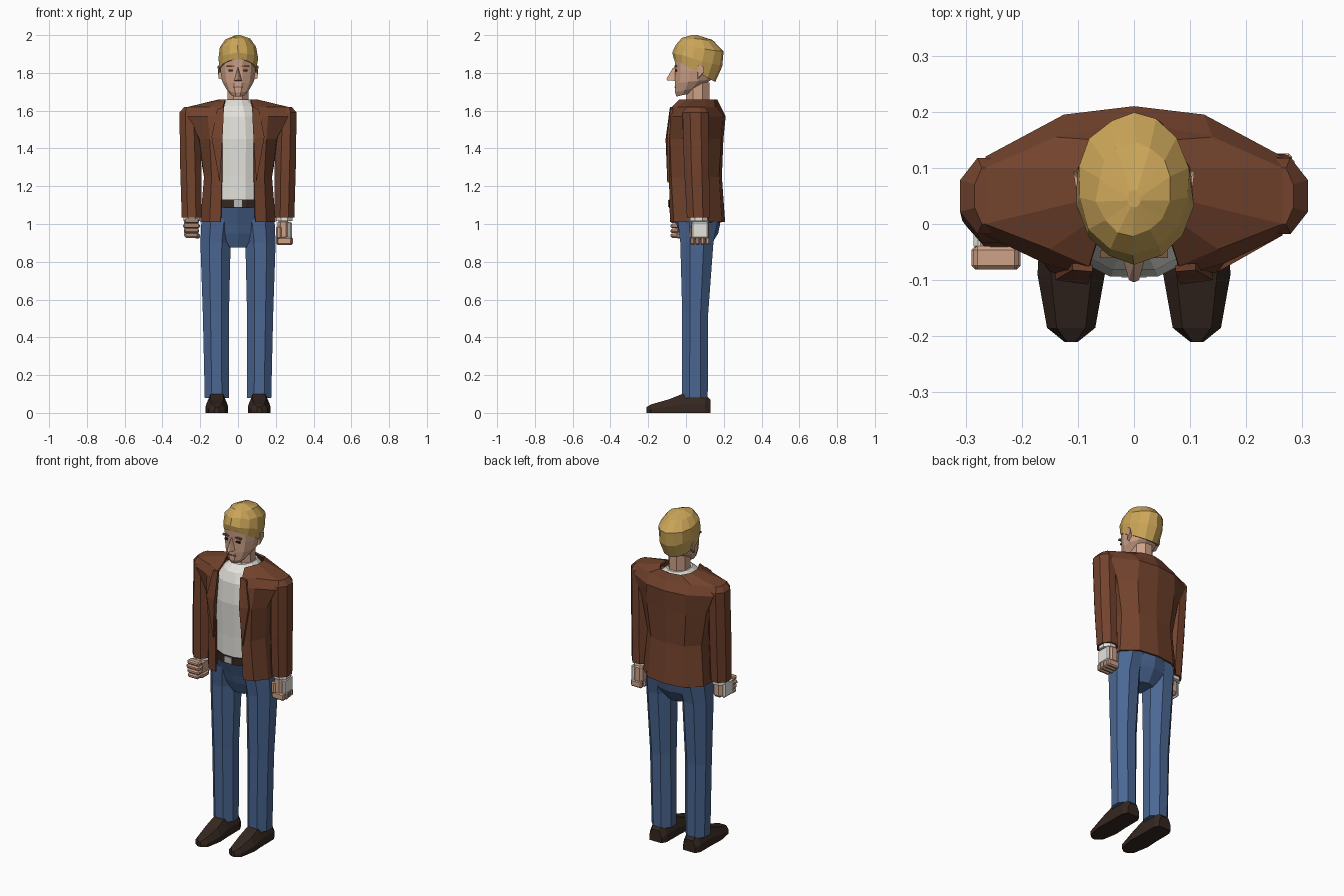
import bpy, bmesh, random
from math import sin, cos, pi
from mathutils import Vector, Matrix

if "Cube" in bpy.data.objects:
    bpy.data.objects.remove(bpy.data.objects["Cube"])

random.seed(4)


def material(name, rgb):
    m = bpy.data.materials.new(name)
    m.diffuse_color = (*rgb, 1)
    m.use_nodes = True
    m.node_tree.nodes["Principled BSDF"].inputs["Base Color"].default_value = m.diffuse_color
    return m


BROWN = material("brown_leather", (.17, .055, .026))
DENIM = material("denim", (.07, .135, .29))
WHITE = material("white_cotton", (.78, .77, .72))
SKIN = material("skin", (.62, .36, .25))
HAIR = material("blond_hair", (.6, .38, .1))
DARK = material("dark_leather", (.035, .02, .014))
METAL = material("buckle_metal", (.5, .5, .5))
BROW = material("brow_brown", (.2, .1, .05))


def finish(name, bm, mat):
    bmesh.ops.recalc_face_normals(bm, faces=bm.faces)
    me = bpy.data.meshes.new(name)
    bm.to_mesh(me)
    bm.free()
    me.materials.append(mat)
    ob = bpy.data.objects.new(name, me)
    bpy.context.collection.objects.link(ob)
    return ob


def loft(name, rings, mat, closed=True):
    """Skin between rings of equal point count; closed rings get end caps."""
    bm = bmesh.new()
    vs = [[bm.verts.new(p) for p in r] for r in rings]
    n = len(vs[0])
    for a, b in zip(vs, vs[1:]):
        for i in range(n if closed else n - 1):
            j = (i + 1) % n
            bm.faces.new((a[i], a[j], b[j], b[i]))
    if closed:
        bm.faces.new(vs[0])
        bm.faces.new(vs[-1])
    return finish(name, bm, mat)


def oval(z, cx, rx, y0, y1, n=8, rise=0, turn=.5):
    """Ring spanning y0..y1; rise lifts its back edge."""
    k = 1 / cos(pi / n) if turn else 1
    cy, ry = (y0 + y1) / 2, (y1 - y0) / 2
    out = []
    for i in range(n):
        a = 2 * pi * (i + turn) / n
        out.append((cx + k * rx * cos(a), cy + k * ry * sin(a),
                    z + rise * (sin(a) + 1) / 2))
    return out


def hull(name, pts, mat):
    bm = bmesh.new()
    for p in pts:
        bm.verts.new(p)
    bmesh.ops.convex_hull(bm, input=bm.verts)
    return finish(name, bm, mat)


def block(name, c, size, mat, bevel=0, xf=None):
    bm = bmesh.new()
    bmesh.ops.create_cube(bm, size=1)
    bmesh.ops.scale(bm, vec=size, verts=bm.verts)
    if bevel:
        bmesh.ops.bevel(bm, geom=bm.edges, offset=bevel, segments=1, affect='EDGES')
    bmesh.ops.translate(bm, vec=c, verts=bm.verts)
    if xf:
        bmesh.ops.transform(bm, matrix=xf, verts=bm.verts)
    return finish(name, bm, mat)


# Jacket body: half outline from front edge to back centre, mirrored, open in front
levels = [
    (1.01, [(.092, -.085), (.15, -.065), (.2, .0), (.2, .12), (.12, .19), (0, .207)]),
    (1.25, [(.085, -.09), (.14, -.078), (.18, .0), (.18, .11), (.11, .175), (0, .19)]),
    (1.45, [(.085, -.1), (.15, -.085), (.205, -.015), (.215, .115), (.13, .187), (0, .198)]),
    (1.57, [(.08, -.092), (.16, -.07), (.265, -.02), (.265, .12), (.125, .195), (0, .21)]),
    (1.62, [(.08, -.075), (.15, -.045), (.265, .0), (.265, .1), (.14, .155), (0, .185)]),
    (1.66, [(.068, -.035), (.085, .0), (.1, .04), (.1, .1), (.07, .15), (0, .165)]),
]
rings = [[(x, y, z) for x, y in h] + [(-x, y, z) for x, y in h[-2::-1]] for z, h in levels]
jacket = loft("jacket_body", rings, BROWN, closed=False)
mod = jacket.modifiers.new("thickness", 'SOLIDIFY')
mod.thickness = .01

# Shirt, belt and buckle
loft("shirt", [oval(1.1, 0, .145, -.085, .165, 12), oval(1.25, 0, .15, -.086, .165, 12),
               oval(1.45, 0, .155, -.094, .17, 12), oval(1.57, 0, .14, -.082, .17, 12),
               oval(1.625, 0, .1, -.06, .16, 12), oval(1.66, 0, .063, -.02, .14, 12)], WHITE)
loft("belt", [oval(z, 0, .158, -.09, .172, 12) for z in (1.085, 1.13)], DARK)
block("belt_buckle", (0, -.088, 1.108), (.044, .014, .036), METAL)

# Trouser hips
loft("trouser_hips", [oval(1.09, 0, .15, -.083, .165, 10), oval(1.0, 0, .185, -.045, .175, 10),
                      oval(.95, 0, .15, -.03, .165, 10), oval(.875, 0, .06, .0, .12, 10)], DENIM)

for s, side in ((1, "right"), (-1, "left")):
    # Lapel
    hull(f"{side}_lapel", [(s * x, y + d, z) for d in (0, .012) for x, y, z in (
        (.074, -.085, 1.62), (.11, -.082, 1.61), (.14, -.1, 1.46),
        (.097, -.099, 1.22), (.082, -.108, 1.45))], BROWN)

    # Trouser leg
    loft(f"{side}_trouser_leg", [
        oval(.08, s * .112, .064, -.02, .115), oval(.52, s * .117, .069, -.02, .117),
        oval(.9, s * .119, .08, -.03, .145), oval(1.03, s * .108, .085, -.045, .17)], DENIM)

    # Shoe: cross-sections from heel to toe
    shoe = []
    for y, w, h in ((.13, .04, .07), (.1, .055, .1), (-.02, .056, .1),
                    (-.09, .06, .072), (-.185, .043, .045), (-.21, .012, .03)):
        sec = ((w, 0), (w, h * .45), (w * .6, h), (-w * .6, h), (-w, h * .45), (-w, 0))
        shoe.append([(s * .112 + x, y, z) for x, z in sec])
    loft(f"{side}_shoe", shoe, DARK)

    # Sleeve and cuff; one arm hangs slightly back, the other slightly forward
    d = .015 if s > 0 else -.03
    loft(f"{side}_sleeve", [
        oval(1.62, s * .262, .022, .0, .1), oval(1.59, s * .257, .053, -.018, .118),
        oval(1.3, s * .25, .056, -.018 + d / 2, .115 + d / 2),
        oval(1.035, s * .245, .053, -.01 + d, .11 + d)], BROWN)
    loft(f"{side}_shirt_cuff", [oval(z, s * .245, .044, .005 + d, .1 + d)
                                for z in (1.015, 1.05)], WHITE)

    # Fist: built hanging down, the forward one is turned so the knuckles face front
    if s > 0:
        xf = Matrix.Translation((.248, .075, 1.03))
    else:
        xf = Matrix.Translation((-.248, .06, .977)) @ Matrix.Rotation(-pi / 2, 4, 'X')
    block(f"{side}_palm", (-s * .008, 0, -.06), (.06, .095, .11), SKIN, .015, xf)
    block(f"{side}_hand_back", (s * .028, 0, -.062), (.02, .09, .09), WHITE, .008, xf)
    for i in range(4):
        block(f"{side}_finger_{i + 1}", (-s * .002, -.039 + i * .026, -.12),
              (.088 - .008 * abs(i - 1), .024, .042), SKIN, .007, xf)
    block(f"{side}_thumb", (-s * .032, s * -.04, -.075), (.028, .03, .07), SKIN, .008, xf)

    # Facial features and ear
    block(f"{side}_eye", (s * .038, -.053, 1.812), (.024, .012, .01), DARK)
    block(f"{side}_eyebrow", (s * .04, -.054, 1.836), (.042, .014, .008), BROW)
    hull(f"{side}_ear", [(s * x, y, z) for x, y, z in (
        (.085, .06, 1.765), (.085, .06, 1.835), (.085, .085, 1.79), (.102, .062, 1.77),
        (.108, .092, 1.835), (.106, .095, 1.805), (.104, .065, 1.84))], SKIN)

# Neck and head
loft("neck", [oval(1.6, 0, .056, .0, .125), oval(1.75, 0, .056, .0, .125)], SKIN)
loft("head", [oval(1.674, 0, .035, -.05, .03, 12, .02), oval(1.695, 0, .058, -.058, .085, 12, .035),
              oval(1.745, 0, .083, -.058, .135, 12, .02), oval(1.81, 0, .093, -.057, .16, 12),
              oval(1.87, 0, .094, -.06, .17, 12), oval(1.95, 0, .07, -.02, .14, 12)], SKIN)
hull("nose", [(0, -.055, 1.835), (0, -.07, 1.825), (0, -.104, 1.768), (.009, -.1, 1.76),
              (-.009, -.1, 1.76), (.021, -.057, 1.758), (-.021, -.057, 1.758)], SKIN)
block("mouth", (0, -.056, 1.725), (.05, .01, .006), BROW)

# Hair: tilted rings with slight irregularity
rings = [oval(1.872, 0, .098, -.061, .152, 14, -.12), oval(1.905, 0, .104, -.066, .188, 14, -.07),
         oval(1.95, 0, .097, -.052, .196, 14, -.035), oval(1.983, 0, .065, -.02, .145, 14, -.01),
         oval(1.998, 0, .012, .03, .06, 14)]
for r in rings[1:4]:
    for i, p in enumerate(r):
        r[i] = tuple(c + random.uniform(-.004, .004) for c in p)
rings[-1] = [(x, y, 2.0) for x, y, _ in rings[-1]]
loft("hair", rings, HAIR)
